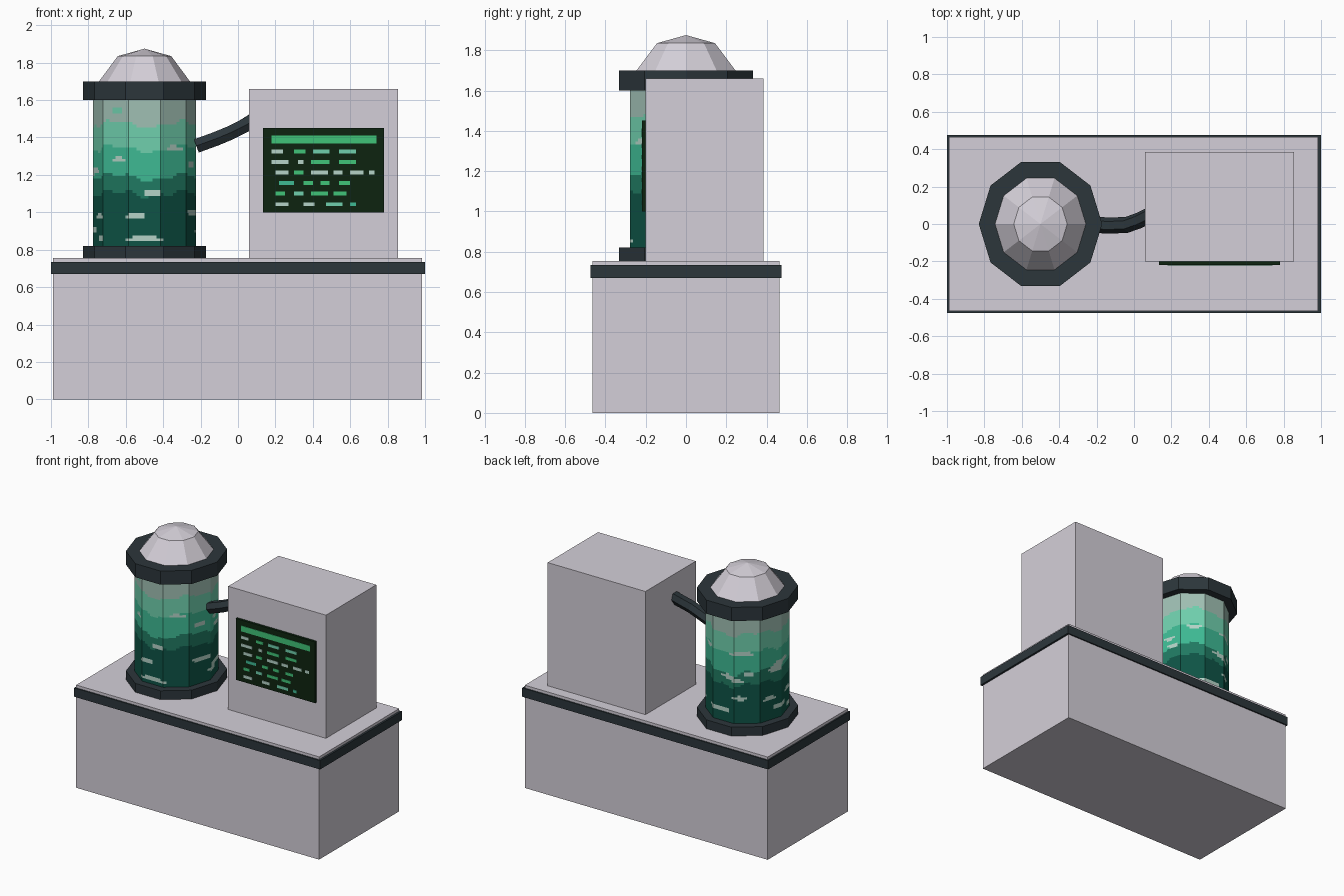
import bpy, bmesh, math, random
from mathutils import Vector

if "Cube" in bpy.data.objects:
    bpy.data.objects.remove(bpy.data.objects["Cube"])

random.seed(4)


def mat(name, r, g, b):
    lin = lambda c: ((c / 255 + 0.055) / 1.055) ** 2.4 if c > 10 else c / 255 / 12.92
    m = bpy.data.materials.new(name)
    m.diffuse_color = (lin(r), lin(g), lin(b), 1)
    m.use_nodes = True
    m.node_tree.nodes["Principled BSDF"].inputs["Base Color"].default_value = m.diffuse_color
    return m


GREY = mat("light_grey", 212, 207, 216)
TRIM = mat("dark_slate", 44, 54, 59)
BLACK = mat("screen_black_green", 13, 36, 16)
GREEN = mat("screen_green", 64, 196, 120)
PALE = mat("pale_mint", 182, 212, 200)
DEEP = mat("deep_teal", 14, 84, 70)
MID = mat("mid_teal", 32, 122, 98)
BRIGHT = mat("bright_teal", 62, 186, 148)
LIGHT = mat("light_teal", 112, 208, 174)
HAZE = mat("hazy_green", 160, 192, 180)


def add(name, bm, *mats):
    bmesh.ops.recalc_face_normals(bm, faces=bm.faces)
    me = bpy.data.meshes.new(name)
    bm.to_mesh(me)
    bm.free()
    for m in mats:
        me.materials.append(m)
    ob = bpy.data.objects.new(name, me)
    bpy.context.collection.objects.link(ob)
    return ob


def box(name, lo, hi, m):
    bm = bmesh.new()
    bmesh.ops.create_cube(bm, size=1)
    for v in bm.verts:
        v.co = [(a + b) / 2 + c * (b - a) for a, b, c in zip(lo, hi, v.co)]
    return add(name, bm, m)


CX, SIDES, STRETCH = -0.5, 10, 1.06


def corner(i, r, z):
    a = math.tau * i / SIDES
    return Vector((CX + r * math.cos(a), r * STRETCH * math.sin(a), z))


def lathe(name, profile, m):
    """Ten-sided solid from (radius, height) pairs, closed at both ends."""
    bm = bmesh.new()
    rings = [[bm.verts.new(corner(i, r, z)) for i in range(SIDES)] for r, z in profile]
    for a, b in zip(rings, rings[1:]):
        for i in range(SIDES):
            j = (i + 1) % SIDES
            bm.faces.new((a[i], a[j], b[j], b[i]))
    bm.faces.new(rings[0])
    bm.faces.new(rings[-1])
    bmesh.ops.remove_doubles(bm, verts=bm.verts, dist=0.0005)
    return add(name, bm, m)


# cabinet and its trim band
box("cabinet", (-0.99, -0.465, 0), (0.985, 0.465, 0.755), GREY)
box("cabinet_trim", (-1, -0.475, 0.67), (1, 0.475, 0.735), TRIM)

# tank collars and domed lid
lathe("tank_base_ring", [(0.33, 0.755), (0.33, 0.82)], TRIM)
lathe("tank_top_ring", [(0.33, 1.60), (0.33, 1.70)], TRIM)
lathe("tank_dome", [(0.245, 1.69), (0.243, 1.70), (0.143, 1.835), (0.0001, 1.875)], GREY)

# tank glass: flat sides cut into a fine grid, coloured in wavy height bands
R, Z0, Z1, COLS, ROWS = 0.275, 0.80, 1.62, 8, 54
# painted streaks on the front: x, z, half width; then random ones elsewhere
streaks = [(-0.55, 0.98, 0.05), (-0.50, 0.855, 0.10), (-0.455, 1.10, 0.05),
           (-0.64, 1.28, 0.04), (-0.47, 1.41, 0.05), (-0.33, 1.34, 0.05),
           (-0.65, 1.54, 0.04), (-0.74, 0.86, 0.03)]
marks = [(math.atan2(-math.sqrt(R * R - (x - CX) ** 2), x - CX), z, w / R)
         for x, z, w in streaks]
marks += [(random.uniform(-0.5, 3.6), random.uniform(0.85, 1.5), random.uniform(0.12, 0.35))
          for _ in range(24)]


def tank_index(p):
    a = math.atan2(p.y / STRETCH, p.x - CX)
    for ma, mz, mw in marks:
        d = (a - ma + math.pi) % math.tau - math.pi
        if (d / mw) ** 2 + ((p.z - mz) / 0.016) ** 2 < 1:
            return 5 if p.z < 1.36 else 3
    h = p.z + 0.016 * math.sin(4 * a + 1) + 0.010 * math.sin(11 * a)
    return sum(h > t for t in (1.10, 1.19, 1.34, 1.47))


bm = bmesh.new()
n = SIDES * COLS
grid = []
for k in range(ROWS + 1):
    z = Z0 + (Z1 - Z0) * k / ROWS
    grid.append([bm.verts.new(corner(i // COLS, R, z).lerp(corner(i // COLS + 1, R, z),
                                                           i % COLS / COLS)) for i in range(n)])
for a, b in zip(grid, grid[1:]):
    for i in range(n):
        j = (i + 1) % n
        f = bm.faces.new((a[i], a[j], b[j], b[i]))
        f.material_index = tank_index(f.calc_center_median())
add("tank_glass", bm, DEEP, MID, BRIGHT, LIGHT, HAZE, PALE)

# console and screen
box("console", (0.06, -0.2, 0.75), (0.855, 0.385, 1.66), GREY)
box("screen", (0.135, -0.218, 1.0), (0.78, -0.19, 1.45), BLACK)


def mark(name, x0, x1, z, h, m):
    box(name, (x0, -0.221, z - h / 2), (x1, -0.216, z + h / 2), m)


mark("screen_header", 0.18, 0.74, 1.39, 0.042, GREEN)
# dashes per row: colour, start and end in hundredths of a unit
rows = [
    [("P", 18, 24), ("G", 30, 36), ("L", 40, 49), ("L", 54, 63)],
    [("P", 18, 27), ("P", 32, 35), ("G", 39, 49), ("G", 54, 63)],
    [("P", 20, 27), ("G", 30, 35), ("P", 39, 48), ("P", 51, 56), ("P", 60, 67), ("P", 70, 73)],
    [("B", 22, 30), ("G", 35, 40), ("G", 44, 49), ("G", 54, 60)],
    [("G", 20, 25), ("L", 30, 35), ("G", 39, 48), ("G", 51, 58)],
    [("P", 20, 27), ("P", 35, 41), ("L", 47, 56), ("B", 60, 63)],
]
ink = {"G": GREEN, "P": PALE, "L": LIGHT, "B": BRIGHT}
for r, row in enumerate(rows):
    for c, a, b in row:
        mark("screen_dash", a / 100, b / 100, 1.326 - 0.0566 * r, 0.021, ink[c])

# feed pipe from tank to console
cu = bpy.data.curves.new("pipe_path", "CURVE")
cu.dimensions = "3D"
cu.bevel_depth, cu.bevel_resolution, cu.use_fill_caps = 0.043, 1, True
path = [(-0.222, -0.005, 1.355), (-0.12, -0.008, 1.392), (-0.04, -0.005, 1.425),
        (0.03, 0.02, 1.46), (0.11, 0.06, 1.51)]
sp = cu.splines.new("POLY")
sp.points.add(len(path) - 1)
for p, co in zip(sp.points, path):
    p.co = (*co, 1)
tmp = bpy.data.objects.new("pipe_tmp", cu)
bm = bmesh.new()
me = bpy.data.meshes.new_from_object(tmp)
bm.from_mesh(me)
for f in bm.faces:
    f.smooth = False
    f.material_index = 0
add("feed_pipe", bm, TRIM)
bpy.data.objects.remove(tmp)
